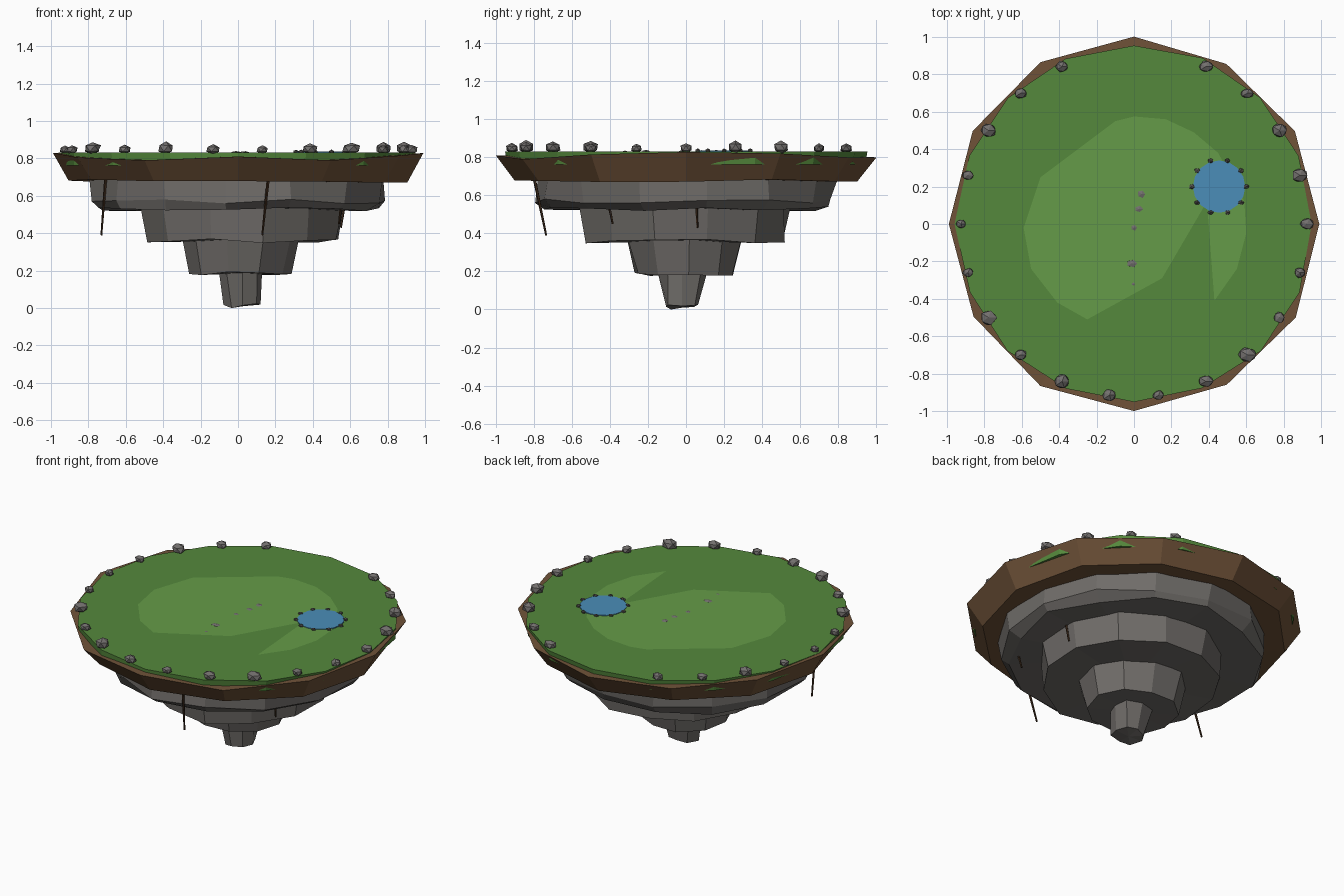
import bpy, bmesh, math, random
from mathutils import Vector

if "Cube" in bpy.data.objects:
    bpy.data.objects.remove(bpy.data.objects["Cube"])

random.seed(4)


def material(name, col):
    m = bpy.data.materials.new(name)
    m.diffuse_color = (*col, 1)
    m.use_nodes = True
    m.node_tree.nodes["Principled BSDF"].inputs["Base Color"].default_value = m.diffuse_color
    return m


GRASS = material("grass", (0.09, 0.25, 0.045))
LIGHT = material("light grass", (0.13, 0.33, 0.065))
DIRT = material("dirt", (0.16, 0.085, 0.04))
ROCK = material("rock", (0.16, 0.15, 0.14))
STONE = material("stone", (0.17, 0.16, 0.155))
DARK = material("dark pebble", (0.08, 0.075, 0.07))
WATER = material("water", (0.07, 0.27, 0.48))
ROOT = material("root", (0.05, 0.025, 0.012))


def finish(name, bm, mat):
    bmesh.ops.recalc_face_normals(bm, faces=bm.faces)
    me = bpy.data.meshes.new(name)
    bm.to_mesh(me)
    bm.free()
    me.materials.append(mat)
    ob = bpy.data.objects.new(name, me)
    bpy.context.collection.objects.link(ob)
    return ob


def layer(name, sides, rings, mat, jr=0.0, jz=0.0, c=(0, 0), turn=0.0):
    """Faceted tapering slab; rings are (radius, z) from top to bottom."""
    bm = bmesh.new()
    loops = []
    for r, z in rings:
        loop = []
        for i in range(sides):
            a = math.radians(turn) + math.tau * i / sides
            rr = r * (1 + random.uniform(-jr, jr))
            loop.append(bm.verts.new((c[0] + rr * math.cos(a), c[1] + rr * math.sin(a),
                                      z + random.uniform(-jz, jz))))
        loops.append(loop)
    for a, b in zip(loops, loops[1:]):
        for i in range(sides):
            j = (i + 1) % sides
            bm.faces.new((a[i], a[j], b[j], b[i]))
    for loop, (r, z) in ((loops[0], rings[0]), (loops[-1], rings[-1])):
        mid = bm.verts.new((c[0], c[1], z))
        for i in range(sides):
            bm.faces.new((loop[i], loop[(i + 1) % sides], mid))
    return finish(name, bm, mat)


def rock(name, p, r, mat, squash=0.8):
    bm = bmesh.new()
    bmesh.ops.create_icosphere(bm, subdivisions=1, radius=r)
    s = Vector((random.uniform(1, 1.25), random.uniform(0.85, 1.05), squash))
    for v in bm.verts:
        v.co = Vector(p) + v.co * s * random.uniform(0.88, 1.1)
    finish(name, bm, mat)


def root(name, a, b, r):
    a, b = Vector(a), Vector(b)
    bm = bmesh.new()
    bmesh.ops.create_cone(bm, cap_ends=True, segments=5, radius1=r, radius2=r * 0.6,
                          depth=(b - a).length)
    q = (b - a).to_track_quat('Z', 'Y')
    for v in bm.verts:
        v.co = q @ v.co + (a + b) / 2
    finish(name, bm, ROOT)


# Soil band with slightly uneven rim
soil = layer("soil_band", 12, [(0.995, 0.815), (0.90, 0.68)], DIRT, 0.008, 0.01)
for v, z in zip(soil.data.vertices, (0.828, 0.82, 0.80, 0.80, 0.805, 0.82,
                                     0.83, 0.805, 0.79, 0.81, 0.79, 0.815)):
    v.co.z = z

# Grass top
layer("grass_top", 16, [(0.955, 0.831), (0.945, 0.762)], GRASS, 0.006)

# Lighter grass patch
bm = bmesh.new()
patch = [(-.25, -.51), (.2, .44), (.15, -.29), (.39, .12), (.43, -.41), (.55, -.24),
         (.6, -.05), (.59, .12), (.45, .38), (.32, .49), (.17, .56), (0, .575),
         (-.1, .55), (-.5, .25), (-.59, -.02), (-.55, -.24), (-.41, -.42)]
bm.faces.new([bm.verts.new((x, y, 0.8335)) for x, y in patch])
bmesh.ops.triangulate(bm, faces=bm.faces)
finish("light_grass_patch", bm, LIGHT)

# Rock tiers underneath
layer("rock_tier_1", 14, [(0.79, 0.72), (0.775, 0.57), (0.74, 0.53)], ROCK, 0.03, 0.012, turn=8)
layer("rock_tier_2", 12, [(0.555, 0.56), (0.53, 0.36)], ROCK, 0.04, 0.012, (0.02, 0), 12)
layer("rock_tier_3", 10, [(0.32, 0.39), (0.27, 0.185)], ROCK, 0.05, 0.01, (0.01, -0.01), 5)
tip = layer("rock_tip", 8, [(0.125, 0.21), (0.09, 0.02)], ROCK, 0.18, 0.018, (0.025, -0.02))
low = min(v.co.z for v in tip.data.vertices)
for v in tip.data.vertices:
    if v.co.z < 0.1:
        v.co.z -= low

# Hanging roots
root("root_front", (0.163, -0.80, 0.70), (0.13, -0.735, 0.39), 0.009)
root("root_left", (-0.705, -0.33, 0.72), (-0.73, -0.25, 0.39), 0.009)
root("root_right_front", (0.56, -0.42, 0.62), (0.54, -0.385, 0.45), 0.009)
root("root_right", (0.58, 0.05, 0.62), (0.55, 0.06, 0.43), 0.009)

# Pond and its pebble ring
layer("pond", 16, [(0.14, 0.837), (0.14, 0.815)], WATER, c=(0.455, 0.2))
for i in range(10):
    a = math.tau * i / 10
    rock(f"pond_pebble_{i}", (0.455 + 0.145 * math.cos(a), 0.2 + 0.145 * math.sin(a), 0.835),
         0.0145, DARK)

# Stepping stones, mostly buried
for i, (x, y, r) in enumerate([(.04, .16, .024), (.025, .08, .022), (0, -.02, .02),
                               (-.01, -.21, .026), (-.003, -.32, .016)]):
    rock(f"stepping_stone_{i}", (x, y, 0.83), r, STONE, 0.35)

# Boulders around the rim, with a gap at the back
sizes = [.034, .044, .042, .032, .033, 0, 0, .031, .032, .042, .029, .028,
         .031, .043, .032, .044, .033, .029, .036, .042, .032, .031]
for i, r in enumerate(sizes):
    if r:
        a = math.tau * i / 22
        rock(f"rim_boulder_{i}", (0.925 * math.cos(a), 0.925 * math.sin(a), 0.832 + r * 0.5),
             r, STONE)
